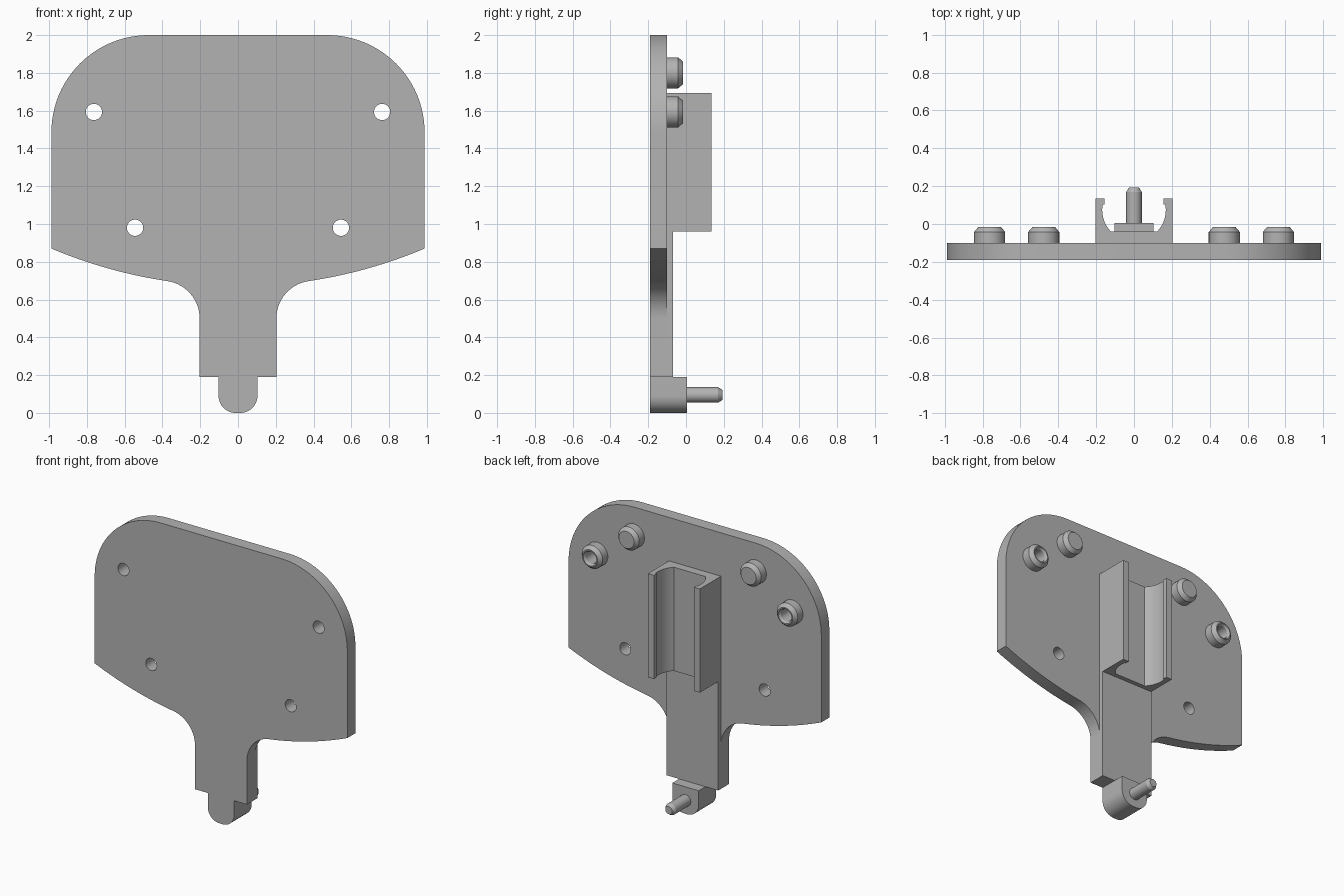
import bpy, bmesh, math
from mathutils import Vector, Matrix

cube = bpy.data.objects.get("Cube")
if cube:
    bpy.data.objects.remove(cube, do_unlink=True)

grey = bpy.data.materials.new("light grey plastic")
grey.use_nodes = True
colour = (0.45, 0.45, 0.45, 1)
grey.diffuse_color = colour
grey.node_tree.nodes["Principled BSDF"].inputs["Base Color"].default_value = colour

parts = []


def finish(name, bm):
    bmesh.ops.recalc_face_normals(bm, faces=bm.faces)
    mesh = bpy.data.meshes.new(name)
    bm.to_mesh(mesh)
    bm.free()
    mesh.materials.append(grey)
    obj = bpy.data.objects.new(name, mesh)
    bpy.context.collection.objects.link(obj)
    parts.append(obj)
    return obj


def arc(cx, cy, r, start, end, steps):
    angles = [math.radians(start + (end - start) * i / steps) for i in range(steps + 1)]
    return [(cx + r * math.cos(a), cy + r * math.sin(a)) for a in angles]


def mirrored(half):
    """Close a half outline by mirroring it across x = 0."""
    return half + [(-x, v) for x, v in reversed(half)]


def prism(name, outline, low, high, axis="Y"):
    """Extrude an outline along Y (points are x, z) or Z (points are x, y)."""
    bm = bmesh.new()
    place = (lambda x, v: (x, low, v)) if axis == "Y" else (lambda x, v: (x, v, low))
    face = bm.faces.new([bm.verts.new(place(*p)) for p in outline])
    side = bmesh.ops.extrude_face_region(bm, geom=[face])
    move = Vector((0, high - low, 0) if axis == "Y" else (0, 0, high - low))
    bmesh.ops.translate(bm, vec=move, verts=[g for g in side["geom"] if isinstance(g, bmesh.types.BMVert)])
    return finish(name, bm)


def lathe(name, profile, x, z, closed=False, sides=40):
    """Spin a (radius, y) profile about a line along Y through x, z."""
    bm = bmesh.new()
    rings = []
    for r, y in profile:
        ring = [bm.verts.new((x + px, y, z + pz)) for px, pz in arc(0, 0, r, 0, 360, sides)[:-1]]
        rings.append(ring)
    pairs = list(zip(rings, rings[1:])) + ([(rings[-1], rings[0])] if closed else [])
    for a, b in pairs:
        for i in range(sides):
            j = (i + 1) % sides
            bm.faces.new((a[i], a[j], b[j], b[i]))
    if not closed:
        bm.faces.new(rings[0])
        bm.faces.new(rings[-1])
    return finish(name, bm)


FRONT, BACK = -0.19, -0.10
HALF, STEM, HOLE = 0.988, 0.203, 0.043

# Back plate: rounded top, bowed lower edge, filleted into the stem
big_r, big_z, fillet = 2.54, 3.21, 0.2
fx = STEM + fillet
fz = big_z - math.sqrt((big_r + fillet) ** 2 - fx ** 2)
lean = math.degrees(math.asin(fx / (big_r + fillet)))
edge = math.degrees(math.asin(HALF / big_r))
half = arc(HALF - 0.515, 1.485, 0.515, 90, 0, 24)
half += arc(0, big_z, big_r, edge - 90, lean - 90, 16)
half += arc(fx, fz, fillet, 90 + lean, 180, 14)[1:]
half += [(STEM, 0.19)]
plate = prism("back_plate", mirrored(half), FRONT, BACK)

# Screw holes through the plate
for x, z in ((0.763, 1.593), (0.545, 0.98)):
    for s in (1, -1):
        cutter = lathe("hole_cutter", [(HOLE, FRONT - 0.1), (HOLE, BACK + 0.1)], s * x, z)
        cutter.hide_render = True
        parts.remove(cutter)
        mod = plate.modifiers.new("hole", "BOOLEAN")
        mod.operation, mod.solver, mod.object = "DIFFERENCE", "EXACT", cutter
        bpy.context.view_layer.objects.active = plate
        bpy.ops.object.modifier_apply(modifier=mod.name)
        bpy.data.objects.remove(cutter, do_unlink=True)

# Raised stem rib up to the clip
prism("stem_rib", mirrored([(STEM, 0.96), (STEM, 0.19)]), BACK, -0.07)

# Clip: channel with a round cradle and small lips
cradle = [p for p in arc(0, 0.075, 0.168, 10, -43, 16)]
clip = [(STEM, BACK), (STEM, 0.135), (0.157, 0.135), (0.157, 0.104)] + cradle
prism("holder_clip", mirrored(clip), 0.96, 1.693, "Z")

# Bottom tab and its pin
tab = [(0.103, 0.19)] + arc(0.013, 0.09, 0.09, 0, -90, 12)
prism("bottom_tab", mirrored(tab), FRONT, 0.005)
lathe("tab_pin", [(0.041, 0.0), (0.041, 0.17), (0.027, 0.192)], 0, 0.095)

# Pegs on the back: hollow outer pair, solid inner pair
shell = [(0.082, BACK), (0.082, -0.042), (0.06, -0.016)]
bore = [(0.052, -0.016), (HOLE, -0.03), (HOLE, BACK)]
for side, s in (("left", 1), ("right", -1)):
    lathe(side + "_hollow_peg", shell + bore, s * 0.763, 1.593, closed=True)
    lathe(side + "_solid_peg", shell, s * 0.477, 1.8)

# Smooth the curved sides and keep the edges sharp
bpy.ops.object.select_all(action="DESELECT")
for obj in parts:
    obj.select_set(True)
bpy.context.view_layer.objects.active = plate
bpy.ops.object.shade_smooth_by_angle(angle=math.radians(30))
